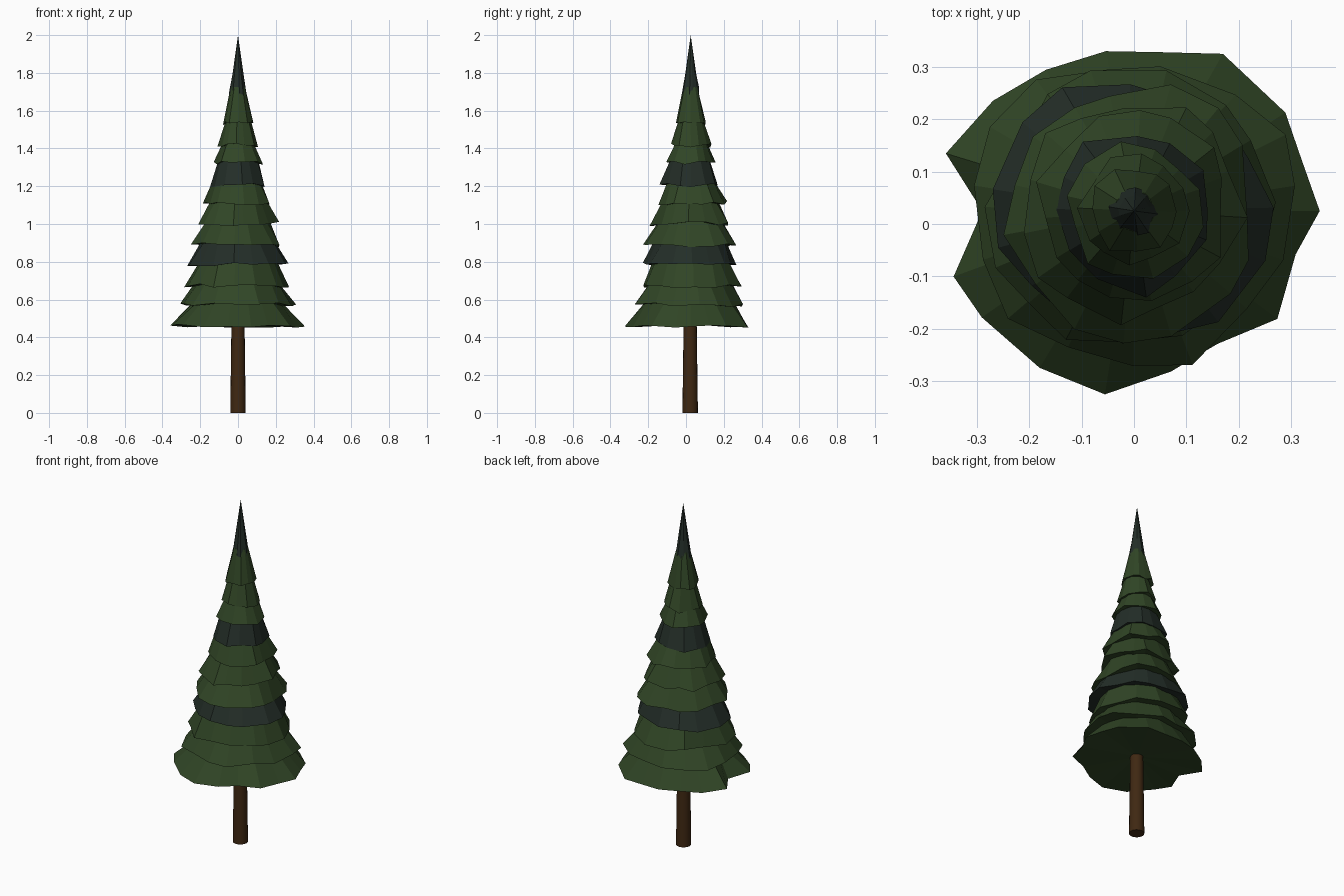
import bpy, bmesh, math, random

if "Cube" in bpy.data.objects:
    bpy.data.objects.remove(bpy.data.objects["Cube"])

random.seed(7)
CY = 0.025  # tree axis sits slightly behind the origin


def material(name, rgb):
    m = bpy.data.materials.new(name)
    m.diffuse_color = (*rgb, 1)
    m.use_nodes = True
    m.node_tree.nodes["Principled BSDF"].inputs["Base Color"].default_value = m.diffuse_color
    return m


GREEN = material("needle green", (0.030, 0.060, 0.019))
DARK = material("dark needle green", (0.017, 0.027, 0.021))
BARK = material("bark brown", (0.050, 0.021, 0.006))


def finish(bm, name, mat):
    bmesh.ops.recalc_face_normals(bm, faces=bm.faces)
    me = bpy.data.meshes.new(name)
    bm.to_mesh(me)
    bm.free()
    me.materials.append(mat)
    ob = bpy.data.objects.new(name, me)
    bpy.context.collection.objects.link(ob)
    return ob


def ragged_tier(name, mat, rim, z, z_top, r_top, z_jit):
    """Closed flaring skirt with an uneven rim; rim = [(degrees, radius)]."""
    bm = bmesh.new()
    low, high = [], []
    for deg, r in rim:
        a = math.radians(deg)
        c, s = math.cos(a), math.sin(a)
        low.append(bm.verts.new((r * c, CY + r * s, z + random.uniform(-z_jit, z_jit))))
        q = r_top * random.uniform(0.95, 1.05)
        high.append(bm.verts.new((q * c, CY + q * s, z_top)))
    under = bm.verts.new((0, CY, z + 0.01))
    tip = bm.verts.new((0, CY, z_top + 0.001))
    n = len(rim)
    for i in range(n):
        j = (i + 1) % n
        bm.faces.new((low[i], low[j], high[j], high[i]))
        bm.faces.new((low[j], low[i], under))
        bm.faces.new((high[i], high[j], tip))
    return finish(bm, name, mat)


def random_rim(n, r):
    turn = random.uniform(0, 360)
    return [(turn + 360 * (i + random.uniform(-0.22, 0.22)) / n,
             r * random.uniform(0.88, 1.05)) for i in range(n)]


# Trunk
bm = bmesh.new()
bmesh.ops.create_cone(bm, cap_ends=True, segments=16, radius1=0.041, radius2=0.033, depth=0.6)
bmesh.ops.translate(bm, verts=bm.verts, vec=(0, CY - 0.003, 0.3))
trunk = finish(bm, "trunk", BARK)
trunk.data.polygons.foreach_set("use_smooth", [len(p.vertices) == 4 for p in trunk.data.polygons])

# Lowest tier follows the outline seen from above
base_rim = [(0, .355), (17, .335), (33, .345), (60.5, .345), (80, .308), (100, .31), (122, .318),
            (142, .342), (163, .376), (180, .29), (200, .367), (215, .355), (239, .35),
            (261, .355), (283, .315), (302, .30), (323, .343), (345, .32)]

# (rim height, rim radius, radius where the next tier covers it, dark?)
tiers = [(0.46, .34, .250, 0), (0.57, .31, .235, 0), (0.675, .282, .220, 0),
         (0.785, .262, .200, 1), (0.89, .245, .175, 0), (1.00, .215, .155, 0),
         (1.11, .188, .140, 0), (1.205, .160, .112, 1), (1.325, .132, .092, 0),
         (1.415, .107, .072, 0), (1.53, .086, .045, 0), (1.70, .05, 0, 1)]

for k, (z, r, r_cover, dark) in enumerate(tiers[:-1]):
    z_next = tiers[k + 1][0]
    z_top = z_next + 0.025
    r_top = r - (r - r_cover) * (z_top - z) / (z_next - z)
    rim = base_rim if k == 0 else random_rim(15 if k < 7 else 12, r)
    ragged_tier(f"branch_tier_{k + 1}", DARK if dark else GREEN, rim, z, z_top, r_top,
                0.012 if k else 0.009)

# Pointed dark treetop, narrowing quickly then tapering to the tip
bm = bmesh.new()
rim = random_rim(10, 0.049)
tip = bm.verts.new((0, CY, 2.0))
under = bm.verts.new((0, CY, 1.7))
low, mid = [], []
for deg, r in rim:
    c, s = math.cos(math.radians(deg)), math.sin(math.radians(deg))
    low.append(bm.verts.new((r * c, CY + r * s, 1.69 + random.uniform(-0.03, 0.03))))
    mid.append(bm.verts.new((0.03 * c, CY + 0.03 * s, 1.79)))
for i in range(len(rim)):
    j = (i + 1) % len(rim)
    bm.faces.new((low[i], low[j], mid[j], mid[i]))
    bm.faces.new((mid[i], mid[j], tip))
    bm.faces.new((low[j], low[i], under))
finish(bm, "treetop", DARK)
